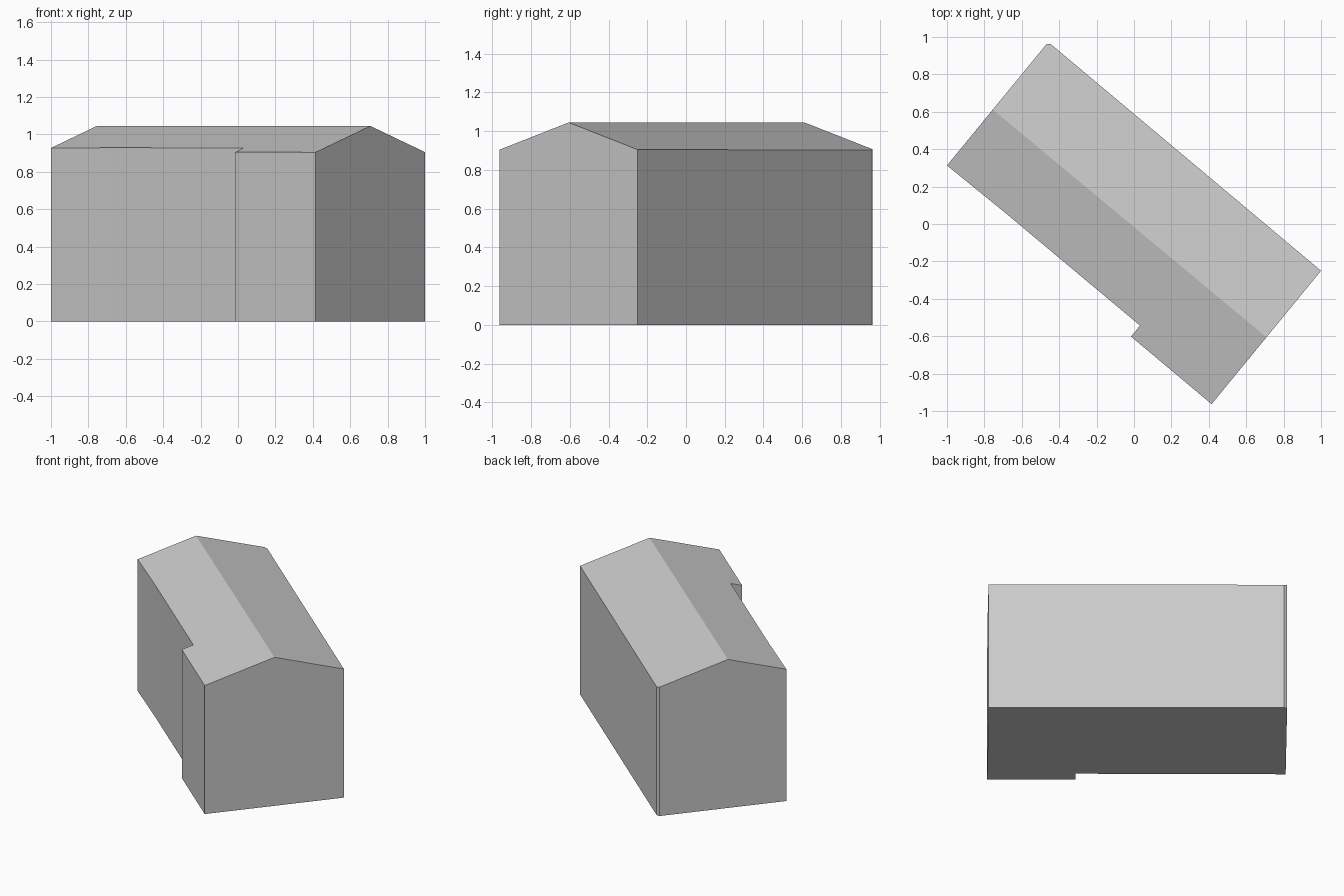
import bpy
import bmesh
from mathutils import Vector

cube = bpy.data.objects.get("Cube")
if cube:
    bpy.data.objects.remove(cube, do_unlink=True)

# One plain grey for walls and roof
grey = bpy.data.materials.new("plain_grey")
grey.use_nodes = True
colour = (0.6, 0.6, 0.6, 1)
grey.diffuse_color = colour
grey.node_tree.nodes["Principled BSDF"].inputs["Base Color"].default_value = colour

# Footprint, counter-clockwise, with the step in the front wall
footprint = [(-1, 0.313), (-0.69, 0.061), (0.032, -0.543), (-0.016, -0.602),
             (0.415, -0.963), (1, -0.25), (-0.444, 0.961), (-0.467, 0.963)]
ridge_start = Vector((-0.755, 0.612, 0))
ridge_end = Vector((0.706, -0.604, 0))
RIDGE_HEIGHT = 1.045
ROOF_PITCH = 0.304
across = (ridge_end - ridge_start).cross(Vector((0, 0, 1))).normalized()

# Floor raised into a block
bm = bmesh.new()
floor = bm.faces.new([bm.verts.new((x, y, 0)) for x, y in footprint])
block = bmesh.ops.extrude_face_region(bm, geom=[floor], use_keep_orig=True)
for v in block["geom"]:
    if isinstance(v, bmesh.types.BMVert):
        v.co.z = RIDGE_HEIGHT

# Ridge cut, then the roof falls away evenly on both sides of it
bmesh.ops.bisect_plane(bm, geom=bm.verts[:] + bm.edges[:] + bm.faces[:],
                       plane_co=ridge_start, plane_no=across, dist=0.0001)
for v in bm.verts:
    if v.co.z > 0.5:
        v.co.z -= ROOF_PITCH * abs((v.co - ridge_start).dot(across))
bmesh.ops.recalc_face_normals(bm, faces=bm.faces[:])

mesh = bpy.data.meshes.new("gabled_building")
bm.to_mesh(mesh)
bm.free()
mesh.materials.append(grey)
building = bpy.data.objects.new("gabled_building", mesh)
bpy.context.collection.objects.link(building)
